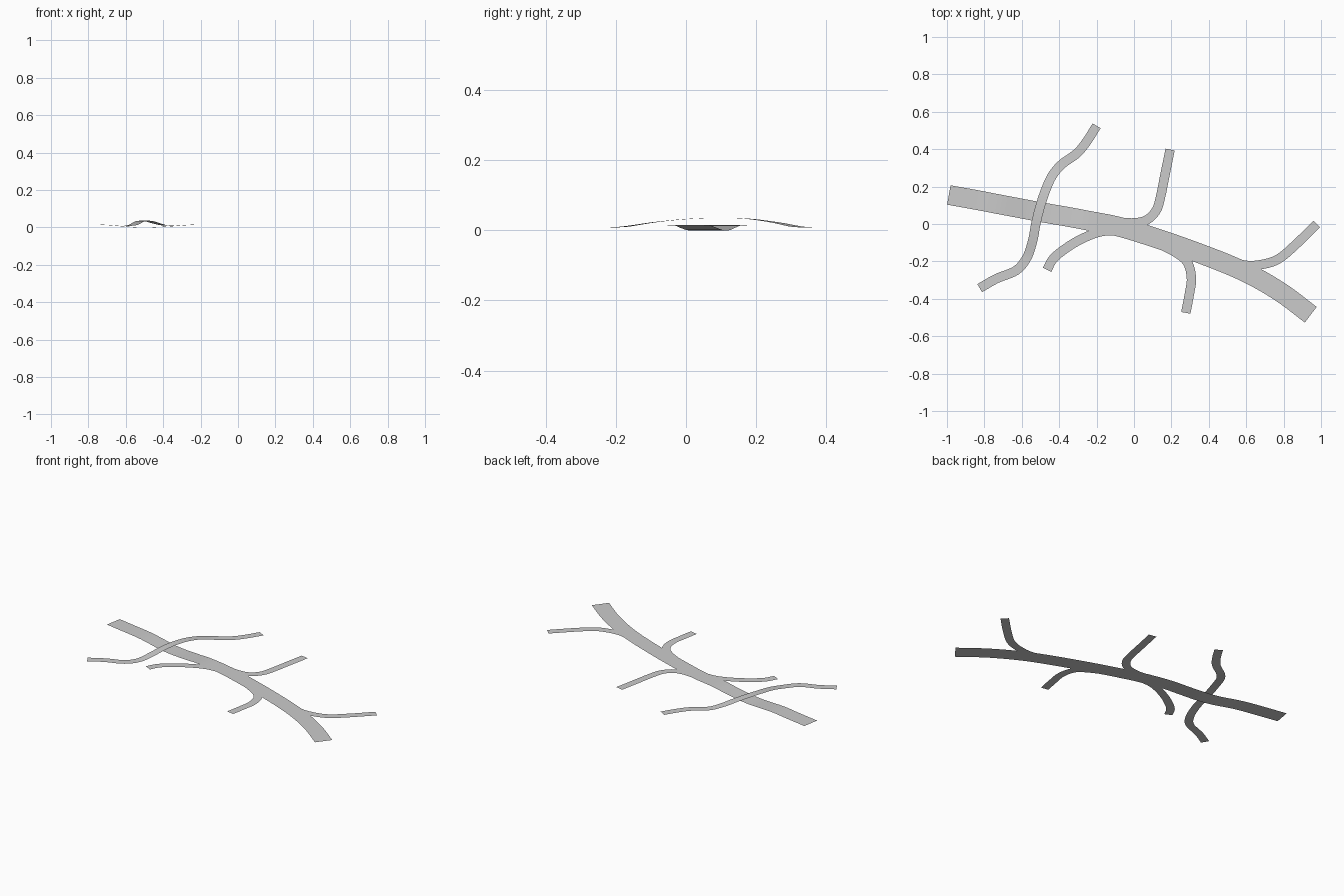
import bpy
from mathutils import Vector


def sample(points, steps=6):
    """Catmull-Rom curve through the points."""
    p = [Vector(q) for q in points]
    p = [p[0] * 2 - p[1]] + p + [p[-1] * 2 - p[-2]]
    out = []
    for i in range(1, len(p) - 2):
        a, b, c, d = p[i - 1:i + 3]
        for k in range(steps):
            t = k / steps
            out.append(0.5 * (2 * b + (c - a) * t + (2 * a - 5 * b + 4 * c - d) * t ** 2
                              + (3 * b - a - 3 * c + d) * t ** 3))
    out.append(p[-2])
    return out


def ribbon(name, points, width):
    """Flat strip of quads following a path, facing up."""
    path = sample(points)
    verts, faces = [], []
    for i, q in enumerate(path):
        d = path[min(i + 1, len(path) - 1)] - path[max(i - 1, 0)]
        side = Vector((-d.y, d.x, 0)).normalized() * width / 2
        verts += [q + side, q - side]
        if i:
            n = 2 * i
            faces.append((n - 2, n - 1, n + 1, n))
    me = bpy.data.meshes.new(name)
    me.from_pydata(verts, [], faces)
    me.polygons.foreach_set("use_smooth", [True] * len(faces))
    ob = bpy.data.objects.new(name, me)
    bpy.context.collection.objects.link(ob)
    return ob


def flat(points, z):
    return [(x, y, z) for x, y in points]


# Main road, dipping to the ground under the overpass
Z = 0.0142
ribbon("main_road", [
    (-0.99, 0.155, Z), (-0.85, 0.13, Z), (-0.73, 0.107, Z), (-0.64, 0.09, 0.008),
    (-0.55, 0.073, 0.0005), (-0.45, 0.055, 0.0005), (-0.34, 0.036, 0.007),
    (-0.24, 0.017, Z), (-0.1, -0.01, Z), (0.04, -0.05, Z), (0.31, -0.142, Z),
    (0.58, -0.25, Z), (0.78, -0.362, Z), (0.945, -0.485, Z)], 0.105)

# Crossing road rising over the main road
L = 0.0085
ribbon("overpass_road", [
    (-0.825, -0.343, L), (-0.735, -0.292, L), (-0.63, -0.248, L), (-0.573, -0.18, 0.010),
    (-0.542, -0.09, 0.023), (-0.525, 0.0, 0.032), (-0.503, 0.09, 0.0355),
    (-0.475, 0.175, 0.033), (-0.438, 0.257, 0.022), (-0.385, 0.32, 0.010),
    (-0.305, 0.378, L), (-0.25, 0.445, L), (-0.2, 0.525, L)], 0.05)

# Side roads merging into the main road
side_roads = {
    "side_road_southwest": [(-0.465, -0.245), (-0.435, -0.19), (-0.385, -0.145),
                            (-0.3, -0.09), (-0.2, -0.047), (-0.12, -0.036), (-0.02, -0.045)],
    "side_road_north": [(0.193, 0.398), (0.163, 0.25), (0.143, 0.15), (0.12, 0.075),
                        (0.07, 0.023), (0.0, 0.006), (-0.1, 0.012)],
    "side_road_south": [(0.277, -0.475), (0.295, -0.38), (0.307, -0.29), (0.285, -0.205),
                        (0.22, -0.15), (0.1, -0.09)],
    "side_road_east": [(0.977, 0.0), (0.87, -0.105), (0.78, -0.182), (0.7, -0.213),
                       (0.6, -0.221), (0.48, -0.19)],
}
for name, pts in side_roads.items():
    ribbon(name, flat(pts, 0.0138), 0.05)
